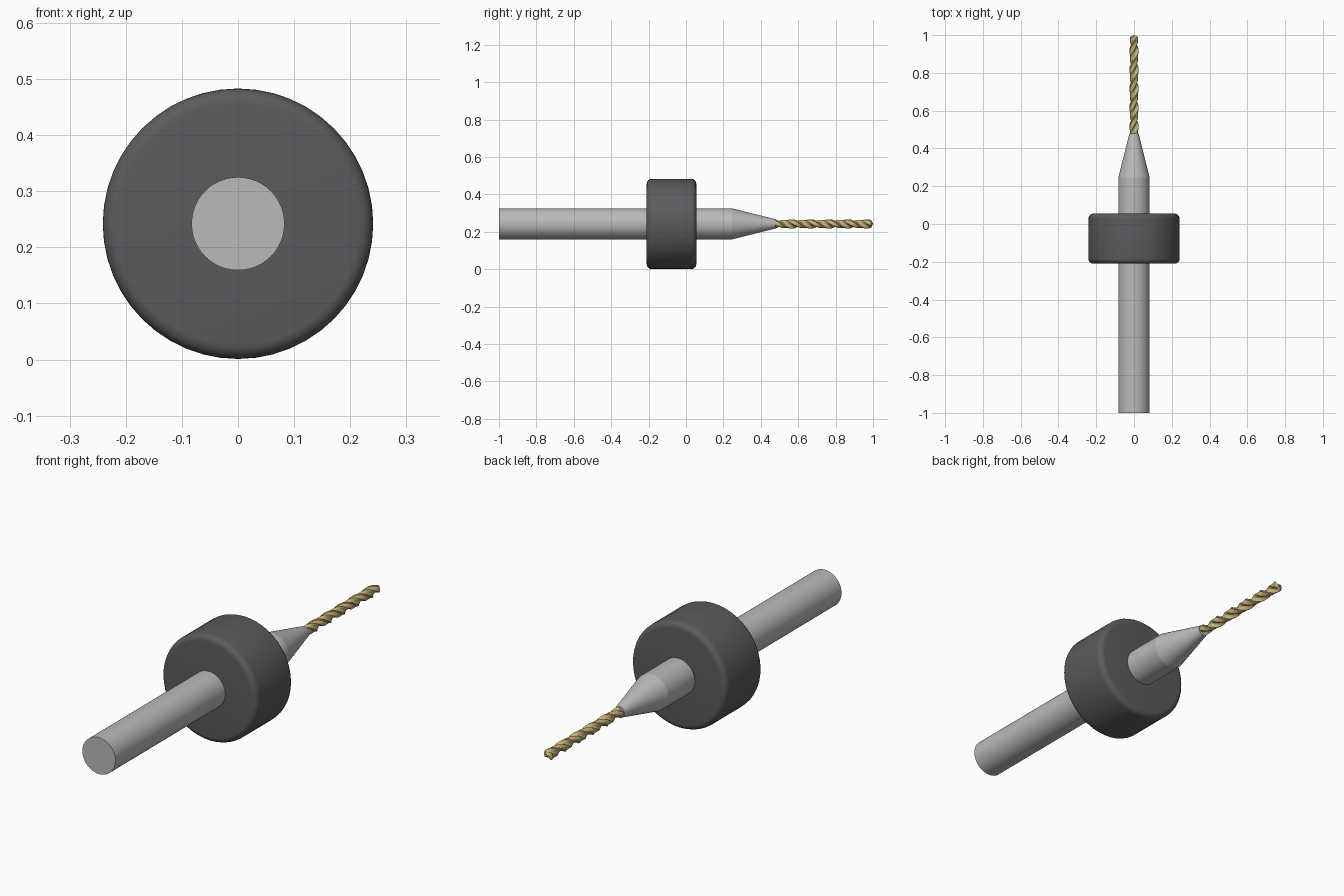
import bpy, bmesh, math
from mathutils import Matrix

if "Cube" in bpy.data.objects:
    bpy.data.objects.remove(bpy.data.objects["Cube"], do_unlink=True)

AXIS_Z = 0.242


def material(name, rgb, rough=0.5):
    m = bpy.data.materials.new(name)
    m.use_nodes = True
    m.diffuse_color = (*rgb, 1)
    bsdf = m.node_tree.nodes["Principled BSDF"]
    bsdf.inputs["Base Color"].default_value = (*rgb, 1)
    bsdf.inputs["Roughness"].default_value = rough
    return m


steel = material("light steel", (0.49, 0.49, 0.50))
rubber = material("dark grey plastic", (0.105, 0.105, 0.11))
gold = material("gold coating", (0.58, 0.45, 0.19))


def loft(name, rings, mat, angle=35):
    """Skin a list of (y, [(x, z), ...]) rings along the tool axis and cap the ends."""
    bm = bmesh.new()
    loops = [[bm.verts.new((x, y, z + AXIS_Z)) for x, z in pts] for y, pts in rings]
    n = len(loops[0])
    for a, b in zip(loops, loops[1:]):
        for i in range(n):
            j = (i + 1) % n
            bm.faces.new((a[i], a[j], b[j], b[i]))
    bm.faces.new(loops[0])
    bm.faces.new(loops[-1])
    bmesh.ops.recalc_face_normals(bm, faces=bm.faces)
    me = bpy.data.meshes.new(name)
    bm.to_mesh(me)
    bm.free()
    me.materials.append(mat)
    ob = bpy.data.objects.new(name, me)
    bpy.context.collection.objects.link(ob)
    bpy.ops.object.select_all(action="DESELECT")
    ob.select_set(True)
    bpy.context.view_layer.objects.active = ob
    bpy.ops.object.shade_smooth_by_angle(angle=math.radians(angle))
    return ob


def circle(r, n=48):
    return [(r * math.cos(math.tau * i / n), r * math.sin(math.tau * i / n)) for i in range(n)]


def turned(name, profile, mat):
    return loft(name, [(y, circle(r)) for y, r in profile], mat)


# Shank and tapered neck
turned("shank", [(-1.0, 0.083), (0.246, 0.083)], steel)
turned("tapered_neck", [(0.246, 0.083), (0.478, 0.025)], steel)

# Depth collar with rounded rims
R, EDGE, Y0, Y1 = 0.241, 0.026, -0.21, 0.055
arc = [math.pi / 2 * k / 6 for k in range(7)]
front_rim = [(Y0 + EDGE * (1 - math.sin(a)), R - EDGE * (1 - math.cos(a))) for a in reversed(arc)]
front_rim = [(Y0 + EDGE * (1 - math.cos(a)), R - EDGE * (1 - math.sin(a))) for a in arc]
back_rim = [(Y0 + Y1 - y, r) for y, r in reversed(front_rim)]
turned("depth_collar", front_rim + back_rim, rubber)


# Two-flute twisted bit: raised margin, relieved land, hollow flute
def flute_radius(t):
    u = (t / math.pi) % 1.0
    if u < 0.12:
        return 0.0245
    if u < 0.5:
        return 0.0215
    return 0.0215 - 0.010 * math.sin(math.pi * (u - 0.5) / 0.5)


def bit_ring(y, scale=1.0, n=48, pitch=0.2):
    twist = math.tau * (y - 0.47) / pitch
    pts = []
    for i in range(n):
        t = math.tau * i / n
        r = flute_radius(t) * scale
        # right-handed twist about +y
        pts.append((r * math.sin(t + twist), r * math.cos(t + twist)))
    return pts


STEPS = 110
rings = [(0.47 + 0.52 * k / STEPS, bit_ring(0.47 + 0.52 * k / STEPS)) for k in range(STEPS + 1)]
rings.append((1.0, bit_ring(1.0, 0.1)))
loft("fluted_bit", rings, gold, 30)
